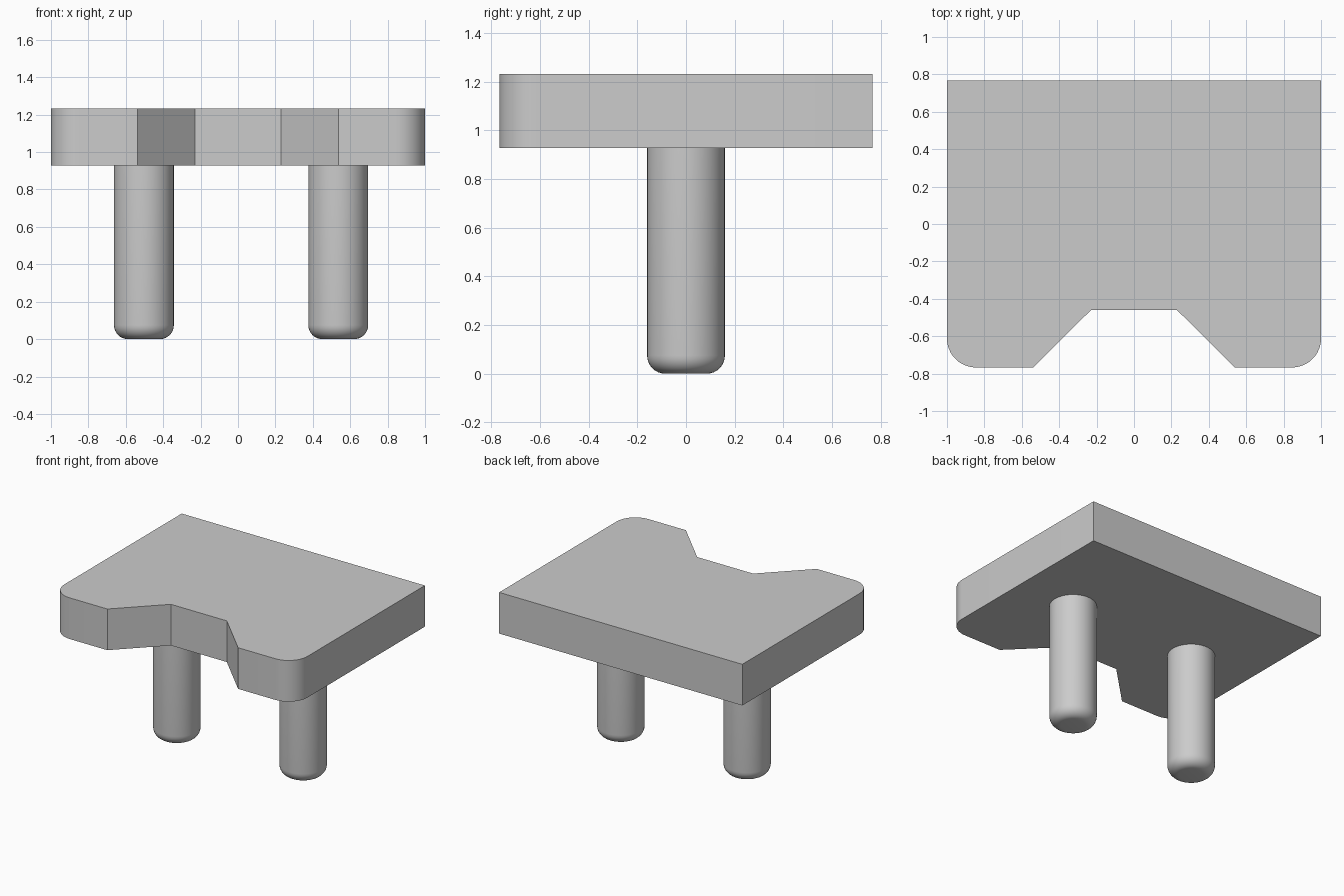
import bpy, bmesh, math

cube = bpy.data.objects.get("Cube")
if cube:
    bpy.data.objects.remove(cube, do_unlink=True)

grey = bpy.data.materials.new("plain_grey")
grey.use_nodes = True
colour = (0.6, 0.6, 0.6, 1)
grey.diffuse_color = colour
grey.node_tree.nodes["Principled BSDF"].inputs["Base Color"].default_value = colour

BOTTOM, TOP = 0.927, 1.233
HALF_Y = 0.767


def finish(name, bm):
    bmesh.ops.recalc_face_normals(bm, faces=bm.faces)
    mesh = bpy.data.meshes.new(name)
    bm.to_mesh(mesh)
    bm.free()
    obj = bpy.data.objects.new(name, mesh)
    bpy.context.collection.objects.link(obj)
    mesh.materials.append(grey)
    bpy.ops.object.select_all(action="DESELECT")
    obj.select_set(True)
    bpy.context.view_layer.objects.active = obj
    bpy.ops.object.shade_smooth_by_angle(angle=math.radians(30))
    return obj


def arc(cx, cy, r, start, end, steps=12):
    angles = [math.radians(start + (end - start) * i / steps) for i in range(steps + 1)]
    return [(cx + r * math.cos(a), cy + r * math.sin(a)) for a in angles]


# Plate: half outline with a rounded front corner and slanted notch, mirrored
r = 0.155
half = [(0.23, -0.46), (0.538, -HALF_Y)]
half += arc(1 - r, -HALF_Y + r, r, -90, 0)
half.append((1, HALF_Y))
outline = half + [(-x, y) for x, y in reversed(half)]
bm = bmesh.new()
base = bm.faces.new([bm.verts.new((x, y, BOTTOM)) for x, y in outline])
top = bmesh.ops.extrude_face_region(bm, geom=[base])["geom"]
bmesh.ops.translate(bm, vec=(0, 0, TOP - BOTTOM),
                    verts=[v for v in top if isinstance(v, bmesh.types.BMVert)])
# keep the underside closed
if not base.is_valid:
    bmesh.ops.holes_fill(bm, edges=bm.edges)
finish("plate", bm)


# Pegs: lathed profile with a rounded foot
def peg(name, x, radius=0.16, fillet=0.075):
    bm = bmesh.new()
    profile = [(0, 0)] + arc(radius - fillet, fillet, fillet, -90, 0, 8) + [(radius, BOTTOM)]
    verts = [bm.verts.new((px, 0, pz)) for px, pz in profile]
    edges = [bm.edges.new(pair) for pair in zip(verts, verts[1:])]
    bmesh.ops.spin(bm, geom=verts + edges, cent=(0, 0, 0), axis=(0, 0, 1),
                   angle=math.tau, steps=48)
    bmesh.ops.remove_doubles(bm, verts=bm.verts, dist=0.0005)
    finish(name, bm).location.x = x


peg("right_peg", -0.503)
peg("left_peg", 0.536)
